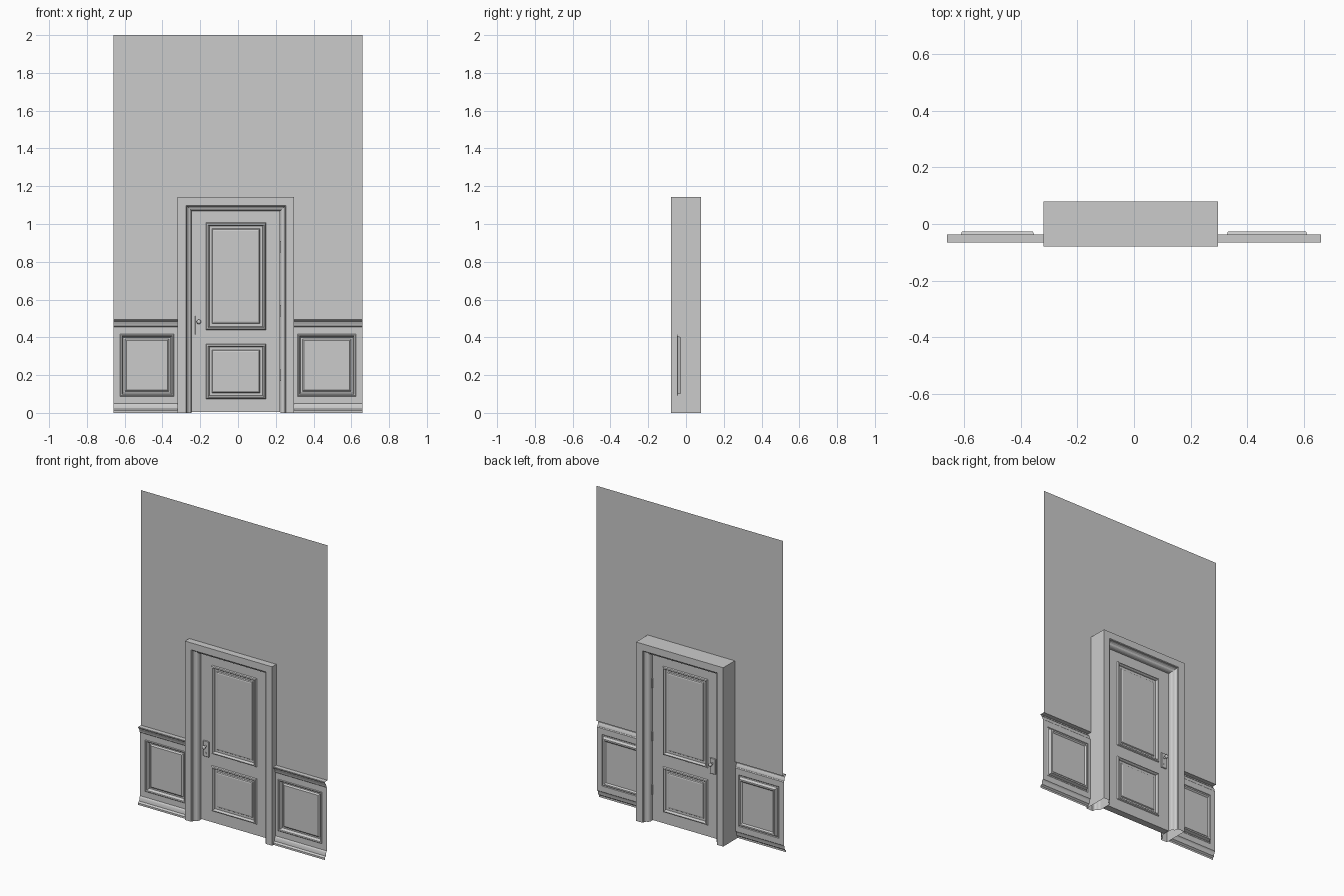
import bpy, bmesh
from mathutils import Matrix

if "Cube" in bpy.data.objects:
    bpy.data.objects.remove(bpy.data.objects["Cube"])

CX = -0.011            # door centre
OUT, TOP = 0.308, 1.143  # frame outer half width and height
WALL = 0.66


def finish(name, bm, smooth=False):
    bmesh.ops.remove_doubles(bm, verts=bm.verts, dist=1e-5)
    bmesh.ops.recalc_face_normals(bm, faces=bm.faces)
    me = bpy.data.meshes.new(name)
    bm.to_mesh(me)
    bm.free()
    ob = bpy.data.objects.new(name, me)
    bpy.context.collection.objects.link(ob)
    if smooth:
        for p in me.polygons:
            p.use_smooth = True
        me.set_sharp_from_angle(angle=0.6)
    return ob


def loft(bm, rows, closed=False):
    """Bridge successive rows of points with quads."""
    rows = [[bm.verts.new(p) for p in r] for r in rows]
    for a, b in zip(rows, rows[1:]):
        n = len(a)
        for i in range(n if closed else n - 1):
            j = (i + 1) % n
            bm.faces.new((a[i], a[j], b[j], b[i]))
    return rows


def rect(x0, x1, z0, z1, y, d=0):
    return [(x0 + d, y, z0 + d), (x1 - d, y, z0 + d), (x1 - d, y, z1 - d), (x0 + d, y, z1 - d)]


def panelled(bm, xs, zs, y, rings, side=1):
    """Flat face on a 3 x n grid; every odd middle cell becomes a moulded panel."""
    for i in range(3):
        for k in range(len(zs) - 1):
            cell = (xs[i], xs[i + 1], zs[k], zs[k + 1])
            if i == 1 and k % 2:
                rows = loft(bm, [rect(*cell, y + side * h, d) for d, h in rings], True)
                bm.faces.new(rows[-1])
            else:
                bm.faces.new([bm.verts.new(p) for p in rect(*cell, y)])


def box(name, c, s, bevel=0.0):
    bm = bmesh.new()
    bmesh.ops.create_cube(bm, size=1, matrix=Matrix.Translation(c) @ Matrix.Diagonal((*s, 1)))
    if bevel:
        bmesh.ops.bevel(bm, geom=bm.edges[:], offset=bevel, segments=1, affect='EDGES')
    return finish(name, bm)


def cylinder(name, c, r, length, axis='Z'):
    bm = bmesh.new()
    rot = Matrix.Rotation(1.570796, 4, 'X') if axis == 'Y' else Matrix()
    bmesh.ops.create_cone(bm, cap_ends=True, segments=16, radius1=r, radius2=r,
                          depth=length, matrix=Matrix.Translation(c) @ rot)
    return finish(name, bm, True)


# Upper wall: a thin sheet that wraps over the door frame
left, right = CX - OUT, CX + OUT
bm = bmesh.new()
for x0, x1, z0, z1 in ((-WALL, left, 0.498, TOP), (right, WALL, 0.498, TOP),
                       (-WALL, left, TOP, 2), (left, right, TOP, 2), (right, WALL, TOP, 2)):
    bm.faces.new([bm.verts.new(p) for p in rect(x0, x1, z0, z1, -0.037)])
finish("upper_wall", bm)

# Wainscot, chair rail and skirting on both sides of the door
RAIL = [(-.045, .455), (-.050, .460), (-.052, .474), (-.056, .479), (-.057, .484),
        (-.063, .488), (-.066, .492), (-.066, .498), (-.037, .498)]
BASE = [(-.045, .050), (-.050, .046), (-.053, .040), (-.055, .020), (-.062, .016),
        (-.066, .012), (-.066, 0)]
WAINSCOT = [(0, 0), (.004, -.003), (.010, -.001), (.017, .018), (.026, .018), (.034, .010)]
for tag, x0, x1, p0, p1 in (("left", -WALL, left, -.625, -.340), ("right", right, WALL, .315, .625)):
    for part, prof in (("chair_rail_", RAIL), ("skirting_", BASE)):
        bm = bmesh.new()
        loft(bm, [[(x, y, z) for y, z in prof] for x in (x0, x1)])
        finish(part + tag, bm, True)
    bm = bmesh.new()
    panelled(bm, (x0, p0, p1, x1), (.050, .087, .417, .455), -.045, WAINSCOT)
    finish("wainscot_" + tag, bm)

# Door frame: mitred moulding swept up, across and down; (inset, y), mirrored in y
half = [(0, -.08), (.044, -.08), (.048, -.076), (.050, -.062), (.056, -.055),
        (.066, -.051), (.070, -.046), (.073, -.040), (.073, -.020)]
prof = half + [(d, -y) for d, y in reversed(half)]
bm = bmesh.new()
loft(bm, [[(CX + s * (OUT - d), y, z(d)) for d, y in prof]
          for s, z in ((-1, lambda d: 0), (-1, lambda d: TOP - d),
                       (1, lambda d: TOP - d), (1, lambda d: 0))], False)
# outer faces of the frame
loft(bm, [[(x, y, z) for y in (-.08, .08)] for x, z in
          ((left, 0), (left, TOP), (right, TOP), (right, 0))])
finish("door_frame", bm)

# Door leaf, two moulded panels on each face
DOOR = [(0, 0), (.004, -.007), (.011, -.009), (.016, -.003), (.018, .007),
        (.032, .007), (.036, .001), (.043, -.001)]
dw, dh, dt = .234, 1.073, .022
xs = (CX - dw, CX - .159, CX + .159, CX + dw)
zs = (0.004, .074, .366, .440, 1.007, dh)
bm = bmesh.new()
panelled(bm, xs, zs, -dt, DOOR, 1)
panelled(bm, xs, zs, dt, DOOR, -1)
loft(bm, [rect(xs[0], xs[3], zs[0], dh, y) for y in (-dt, dt)], True)
finish("door_leaf", bm)

# Handles: plate, stem, knob and lock on each face
for tag, s in (("front", -1), ("back", 1)):
    hx = -.207
    box("handle_plate_" + tag, (hx, s * (dt + .003), .464), (.040, .008, .100), .002)
    cylinder("handle_stem_" + tag, (hx, s * (dt + .015), .482), .006, .022, 'Y')
    bm = bmesh.new()
    bmesh.ops.create_uvsphere(bm, u_segments=16, v_segments=10, radius=.012, matrix=Matrix.Translation(
        (hx, s * (dt + .029), .482)) @ Matrix.Diagonal((1, .75, 1, 1)))
    finish("handle_knob_" + tag, bm, True)
    cylinder("lock_" + tag, (hx, s * (dt + .007), .438), .005, .004, 'Y')

# Hinges on the back edge of the leaf
for i, z in enumerate((.20, .54, .88)):
    cylinder(f"hinge_{i + 1}", (CX + dw - .001, dt + .003, z), .005, .06)
